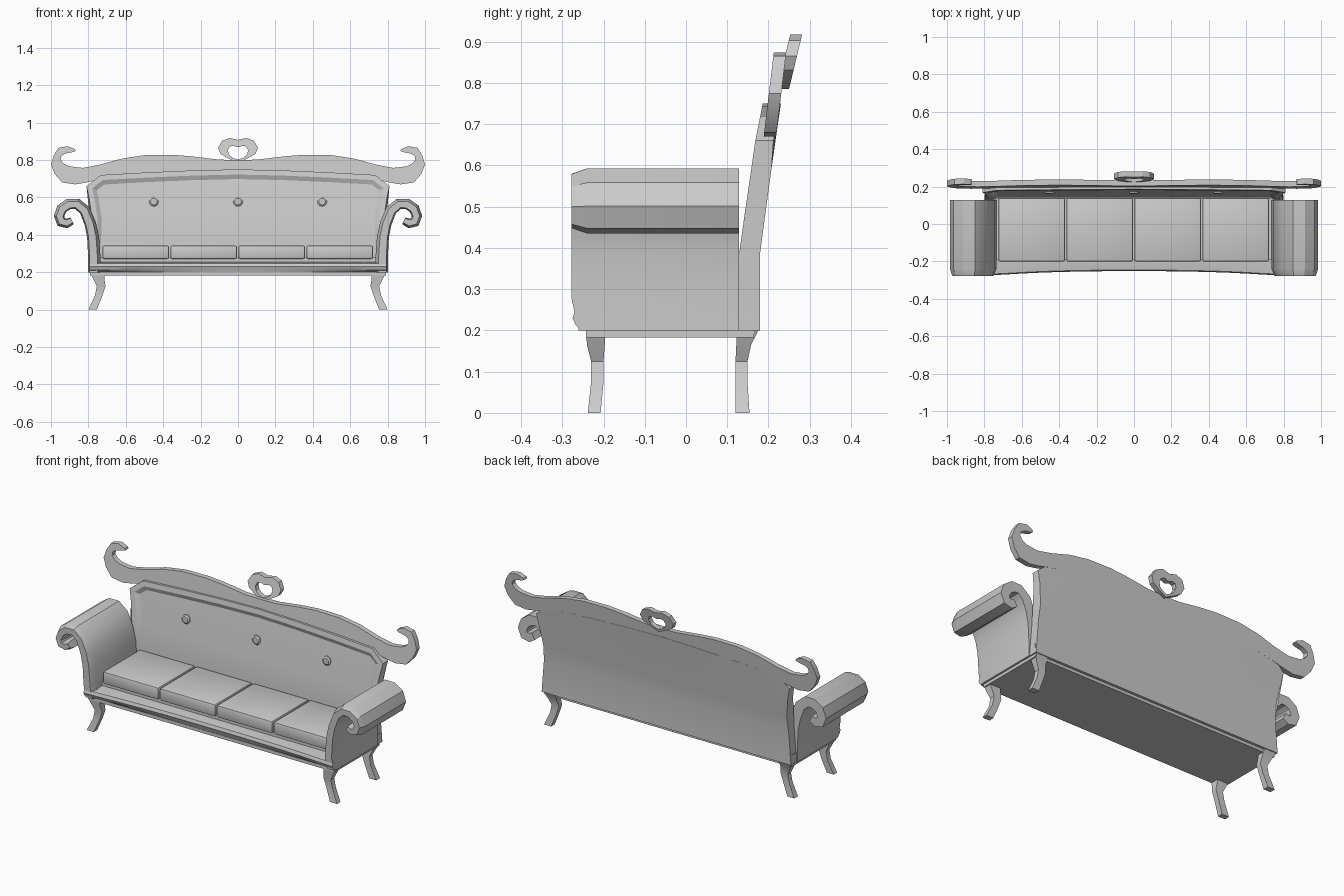
import bpy, bmesh, math
from mathutils import Vector

if "Cube" in bpy.data.objects:
    bpy.data.objects.remove(bpy.data.objects["Cube"])


def finish(name, bm, mirror=False, mirror_y=False):
    bmesh.ops.recalc_face_normals(bm, faces=bm.faces[:])
    me = bpy.data.meshes.new(name)
    bm.to_mesh(me)
    bm.free()
    ob = bpy.data.objects.new(name, me)
    bpy.context.collection.objects.link(ob)
    if mirror:
        m = ob.modifiers.new("Mirror", 'MIRROR')
        m.use_axis = (True, mirror_y, False)
    bpy.ops.object.select_all(action='DESELECT')
    ob.select_set(True)
    bpy.context.view_layer.objects.active = ob
    bpy.ops.object.shade_smooth_by_angle(angle=math.radians(28))
    return ob


def loft(rings, start=True, end=True):
    """Skin a list of equal-length closed rings."""
    bm = bmesh.new()
    vs = [[bm.verts.new(p) for p in r] for r in rings]
    n = len(rings[0])
    for a, b in zip(vs, vs[1:]):
        for i in range(n):
            j = (i + 1) % n
            bm.faces.new((a[i], a[j], b[j], b[i]))
    if start:
        bm.faces.new(vs[0])
    if end:
        bm.faces.new(vs[-1])
    return bm


def box(name, x0, x1, y0, y1, z0, z1, bevel=0.0):
    bm = loft([[(x0, y0, z), (x1, y0, z), (x1, y1, z), (x0, y1, z)] for z in (z0, z1)])
    if bevel:
        bmesh.ops.bevel(bm, geom=bm.edges[:], offset=bevel, segments=2, profile=0.5, affect='EDGES')
    return finish(name, bm)


def plate(stations, y_front, slope, z_ref, thick, end=True):
    """Flat scroll: pairs of outline points, leaning backwards with height."""
    rings = []
    for ux, uz, lx, lz in stations:
        yu, yl = (y_front + slope * (z - z_ref) for z in (uz, lz))
        rings.append([(ux, yu, uz), (ux, yu + thick, uz), (lx, yl + thick, lz), (lx, yl, lz)])
    return loft(rings, False, end)


# base board and curved seat rail
box("base_board", -0.79, 0.79, -0.243, 0.165, 0.183, 0.202)
rings = []
for i in range(-8, 9):
    t = i / 8
    f = -0.252 - 0.023 * min(1, abs(t) * 1.05) ** 2.5
    rings.append([(t * 0.795, y, z) for y, z in (
        (0.17, 0.20), (-0.24, 0.20), (f + 0.008, 0.212), (f, 0.23), (f + 0.006, 0.248), (-0.2, 0.256), (0.17, 0.256))])
finish("seat_rail", loft(rings))

# four seat cushions
for i in range(4):
    x = -0.725 + i * 0.3635
    box(f"seat_cushion_{i + 1}", x, x + 0.355, -0.2, 0.14, 0.272, 0.343, 0.009)
box("seat_deck", -0.74, 0.74, -0.19, 0.14, 0.25, 0.28)

# backrest with recessed padded panel
rings = []
for t in (-1, -0.905, -0.6, -0.3, 0, 0.3, 0.6, 0.905, 1):
    a = abs(t)
    top = 0.66 if a == 1 else 0.75 - 0.03 * (a / 0.905) ** 1.5
    yt = 0.168 + 0.2 * (top - 0.66)
    rings.append([(t * w, y, z) for w, y, z in (
        (0.797, 0.128, 0.20), (0.782, 0.128, 0.38), (0.778, 0.142, 0.48), (0.795, 0.158, 0.59), (0.81, yt, top),
        (0.81, yt + 0.044, top), (0.795, 0.207, 0.59), (0.778, 0.192, 0.48), (0.782, 0.18, 0.39), (0.797, 0.18, 0.20))])
bm = loft(rings)
bmesh.ops.recalc_face_normals(bm, faces=bm.faces[:])
front = [f for f in bm.faces if f.normal.y < -0.7]
bmesh.ops.inset_region(bm, faces=front, thickness=0.028, depth=0, use_even_offset=True)
bmesh.ops.inset_region(bm, faces=front, thickness=0.022, depth=-0.014, use_even_offset=True)
finish("backrest", bm)

# three tufting buttons
for i, x in enumerate((-0.45, 0, 0.45)):
    rings = []
    for r, y in ((0.026, 0.18), (0.026, 0.166), (0.018, 0.16)):
        rings.append([(x + r * math.cos(k * math.pi / 6), y, 0.578 + r * math.sin(k * math.pi / 6)) for k in range(12)])
    finish(f"back_button_{i + 1}", loft(rings))

# crest rail curling into horns (upper x, z, lower x, z)
crest = [(0, .80, 0, .745), (.1, .802, .1, .742), (.25, .82, .25, .738), (.35, .828, .35, .732), (.5, .826, .5, .725),
         (.62, .808, .62, .715), (.74, .775, .74, .695), (.83, .758, .81, .68), (.90, .766, .87, .67),
         (.93, .78, .94, .68), (.948, .80, .98, .725), (.945, .82, 1.0, .775), (.925, .834, .985, .825),
         (.905, .838, .96, .865), (.885, .842, .91, .874), (.868, .848, .872, .858)]
finish("crest_rail", plate(crest, 0.198, 0.12, 0.75, 0.03), True)

# open heart-shaped finial (outer x, z, inner x, z)
finial = [(0, .908, 0, .868), (.045, .918, .025, .876), (.085, .903, .045, .872), (.107, .865, .055, .85),
          (.092, .832, .045, .825), (.05, .808, .028, .812), (0, .785, 0, .802)]
finish("crest_finial", plate(finial, 0.222, 0.24, 0.79, 0.029, False), True)

# scrolled arms: centreline ribbon, narrowing at the front edge
path = [Vector(p) for p in ((.768, .2), (.768, .28), (.775, .39), (.79, .46), (.818, .53), (.86, .566), (.905, .565),
                            (.942, .54), (.957, .50), (.945, .468), (.915, .461), (.887, .475))]
half = [.033, .033, .032, .031, .03, .029, .029, .029, .028, .028, .026, .02]


def arm_ring(y, k, lift):
    left, right = [], []
    for i, p in enumerate(path):
        d = (path[min(i + 1, len(path) - 1)] - path[max(i - 1, 0)]).normalized()
        n = Vector((-d.y, d.x))
        a, b = p + n * half[i] * k, p - n * half[i] * (0.5 + 0.5 * k)
        left.append((a.x, y, a.y))
        right.append((b.x, y, b.y))
    ring = left + right[::-1]
    return [(x, y + (lift if z < 0.22 else 0), z) for x, y, z in ring]


finish("armrest", loft([arm_ring(0.128, 1, 0), arm_ring(-0.24, 1, 0), arm_ring(-0.278, 0.5, 0.018)]), True)

# curved legs (x0, x1, y0, y1, z)
legs = {
    "front_leg": [(.755, .80, -.238, -.207, 0), (.725, .765, -.23, -.2, .075), (.708, .755, -.23, -.2, .125),
                  (.715, .775, -.24, -.197, .165), (.715, .79, -.243, -.195, .20)],
    "back_leg": [(.755, .80, .12, .154, 0), (.725, .765, .12, .149, .075), (.708, .755, .12, .149, .125),
                 (.715, .775, .122, .158, .165), (.715, .79, .122, .175, .20)]}
for name, secs in legs.items():
    finish(name, loft([[(a, c, z), (b, c, z), (b, d, z), (a, d, z)] for a, b, c, d, z in secs]), True)
